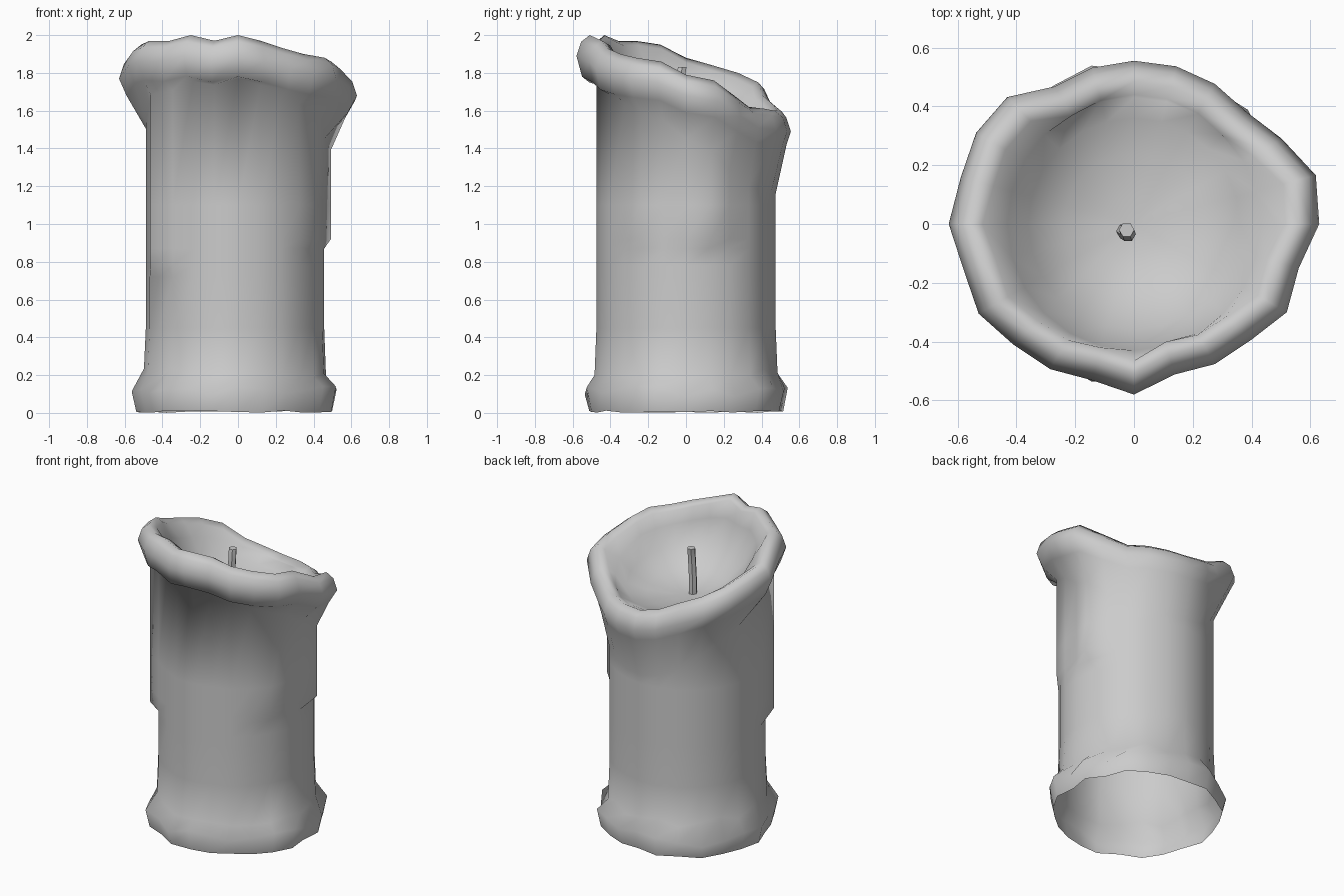
import bpy, bmesh, math, random
from mathutils import Vector

random.seed(4)
cube = bpy.data.objects.get("Cube")
if cube:
    bpy.data.objects.remove(cube, do_unlink=True)

wax = bpy.data.materials.new("grey wax")
wax.use_nodes = True
colour = (0.6, 0.6, 0.6, 1)
wax.diffuse_color = colour
wax.node_tree.nodes["Principled BSDF"].inputs["Base Color"].default_value = colour

# Melted rim: outer radius and crest height at even steps round the candle
RIM_RADIUS = [.63, .64, .58, .54, .55, .555, .555, .55, .54, .61, .62, .61,
              .63, .60, .61, .58, .57, .55, .58, .53, .55, .56, .60, .58]
CREST = [1.79, 1.76, 1.68, 1.62, 1.61, 1.60, 1.60, 1.63, 1.68, 1.75, 1.80, 1.84,
         1.88, 1.95, 1.97, 1.97, 2.0, 1.97, 2.0, 1.97, 1.93, 1.90, 1.88, 1.86]
SIDES = len(CREST)
FLOOR = 1.52
# Drips: column index, lower end, bulge
DRIPS = [(1, .88, .05), (14, .74, .05), (22, .92, .02)]


def loft(name, rings, cap_start=False, cap_end=False):
    """Skin a list of equal closed rings into one smooth object."""
    bm = bmesh.new()
    loops = [[bm.verts.new(p) for p in ring] for ring in rings]
    n = len(rings[0])
    for low, high in zip(loops, loops[1:]):
        for i in range(n):
            j = (i + 1) % n
            bm.faces.new((low[i], low[j], high[j], high[i]))
    if cap_start:
        bm.faces.new(loops[0][::-1])
    if cap_end:
        tip = bm.verts.new(sum((Vector(p) for p in rings[-1]), Vector()) / n)
        for i in range(n):
            bm.faces.new((loops[-1][i], loops[-1][(i + 1) % n], tip))
    mesh = bpy.data.meshes.new(name)
    bm.to_mesh(mesh)
    bm.free()
    mesh.materials.append(wax)
    obj = bpy.data.objects.new(name, mesh)
    bpy.context.collection.objects.link(obj)
    for poly in mesh.polygons:
        poly.use_smooth = True
    return obj


def column(i):
    """Section through wall, lip and bowl at one step round the candle."""
    a = math.tau * i / SIDES
    rim, crest = RIM_RADIUS[i], CREST[i]
    body = .475 - .015 * math.cos(a) + random.uniform(-.007, .007)
    flare = random.uniform(.045, .085)
    neck = crest - .34 - .11 * math.sin(a)
    section = [(body + flare - .025, random.uniform(0, .012)),
               (body + flare, .11 + random.uniform(-.03, .03)),
               (body + .01, .21 + random.uniform(-.03, .03))]
    # Straight wall, pushed out where a drip runs
    for z in (.45, .72, .78, .87, .92, 1.1):
        bulge = sum(d for k, end, d in DRIPS if k == i and z >= end)
        section.append((body + bulge, z))
    drip = sum(d for k, end, d in DRIPS if k == i)
    section.append((body + drip, max(neck, 1.16)))
    # Rolled lip
    section += [(body + (rim - body) * .72, crest - .2 + .02 * math.sin(a)),
                (rim, crest - .11), (rim - .025, crest - .035),
                (rim - .07, crest), (rim - .115, crest - .025)]
    # Bowl
    for r, t in ((.43, .28), (.36, .6), (.24, .86), (.1, .98)):
        section.append((r, crest + (FLOOR - crest) * t))
    return [(r * math.cos(a), r * math.sin(a), z) for r, z in section]


columns = [column(i) for i in range(SIDES)]
loft("candle_body", list(zip(*columns)), cap_end=True)

# Slightly bent wick
path = [(-.03, -.03, 1.46), (-.035, -.025, 1.6), (-.02, -.035, 1.74), (-.025, -.02, 1.83)]
wick_rings = [[(x + .026 * math.cos(math.tau * k / 6), y + .026 * math.sin(math.tau * k / 6), z)
               for k in range(6)] for x, y, z in path]
wick = loft("wick", wick_rings, cap_start=True, cap_end=True)

# Keep the wick's cut end crisp
bpy.ops.object.select_all(action='DESELECT')
wick.select_set(True)
bpy.context.view_layer.objects.active = wick
bpy.ops.object.shade_smooth_by_angle(angle=math.radians(50))
